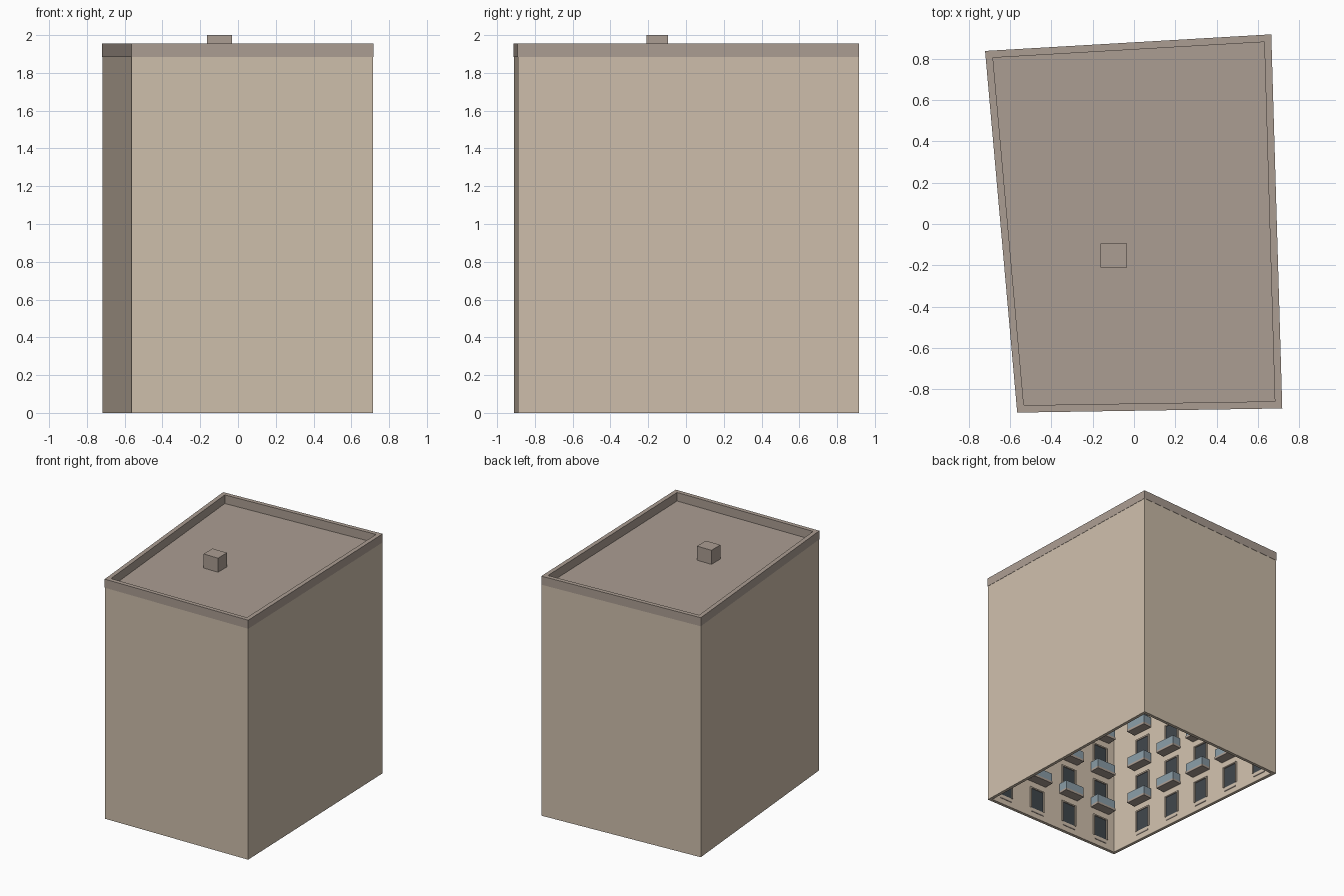
import bpy, bmesh
from mathutils import Vector

if "Cube" in bpy.data.objects:
    bpy.data.objects.remove(bpy.data.objects["Cube"])


def material(name, col):
    m = bpy.data.materials.new(name)
    m.diffuse_color = (*col, 1)
    m.use_nodes = True
    m.node_tree.nodes["Principled BSDF"].inputs["Base Color"].default_value = m.diffuse_color
    return m


WALL = material("wall_tan", (0.62, 0.52, 0.41))
TRIM = material("trim_taupe", (0.41, 0.34, 0.29))
DARK = material("dark_pane", (0.05, 0.06, 0.07))
GLASS = material("pale_glass", (0.25, 0.33, 0.38))

# footprint, counter-clockwise from the front left corner
FOOT = [Vector(p) for p in ((-0.563, -0.91), (0.715, -0.89), (0.662, 0.915), (-0.718, 0.835))]
ROOF_Z, TOP_Z, PLINTH_Z = 1.885, 1.955, 0.08
FLOORS = 6
STOREY = ROOF_Z / FLOORS
THICK = 0.02


def finish(name, bm, mat):
    bmesh.ops.recalc_face_normals(bm, faces=bm.faces)
    me = bpy.data.meshes.new(name)
    bm.to_mesh(me)
    bm.free()
    ob = bpy.data.objects.new(name, me)
    me.materials.append(mat)
    bpy.context.collection.objects.link(ob)
    return ob


def inset(d):
    """Footprint moved inward by d, with mitred corners."""
    out = []
    for i, p in enumerate(FOOT):
        a = (p - FOOT[i - 1]).normalized()
        b = (FOOT[(i + 1) % 4] - p).normalized()
        n = Vector((-a.y, a.x)) + Vector((-b.y, b.x))
        out.append(p + n * (d / (n.dot(n) / 2)))
    return out


def ring(name, d0, d1, z0, z1, mat):
    """Closed band that follows the footprint between two insets."""
    bm = bmesh.new()
    loops = [[bm.verts.new((p.x, p.y, z)) for p in inset(d)]
             for d, z in ((d0, z0), (d0, z1), (d1, z1), (d1, z0))]
    for k in range(4):
        a, b = loops[k], loops[(k + 1) % 4]
        for i in range(4):
            j = (i + 1) % 4
            bm.faces.new((a[i], a[j], b[j], b[i]))
    return finish(name, bm, mat)


def add_box(bm, origin, u, n, s, d, z):
    """Box in wall space: s along the wall, d inward, z up (each a range)."""
    v = []
    for zz in z:
        for ss, dd in ((s[0], d[0]), (s[1], d[0]), (s[1], d[1]), (s[0], d[1])):
            p = origin + u * ss + n * dd
            v.append(bm.verts.new((p.x, p.y, zz)))
    for f in ((0, 1, 2, 3), (4, 5, 6, 7), (0, 1, 5, 4), (1, 2, 6, 5), (2, 3, 7, 6), (3, 0, 4, 7)):
        bm.faces.new([v[i] for i in f])


# shell, plinth, parapet
ring("outer_walls", 0, THICK, PLINTH_Z, ROOF_Z, WALL)
ring("plinth", 0, THICK + 0.005, 0, PLINTH_Z, WALL)
ring("parapet", -0.002, 0.033, ROOF_Z, TOP_Z, TRIM)

# flat roof
bm = bmesh.new()
bm.faces.new([bm.verts.new((p.x, p.y, ROOF_Z)) for p in inset(0.001)])
finish("roof", bm, TRIM)

# roof box
bm = bmesh.new()
add_box(bm, Vector((0, 0)), Vector((1, 0)), Vector((0, 1)),
        (-0.163, -0.033), (-0.21, -0.095), (ROOF_Z, 2.0))
finish("roof_box", bm, TRIM)

# inward-facing facades: bay count and blank strip at the far end of each wall
panes, frames, slabs, rails, vents = (bmesh.new() for _ in range(5))
for i, (bays, blank) in enumerate(((4, 0), (6, 0), (4, 0), (5, 0.175))):
    o = FOOT[i]
    e = FOOT[(i + 1) % 4] - o
    u = e.normalized()
    n = Vector((-u.y, u.x))
    bay = (e.length - blank) / bays
    for b in range(bays):
        c = bay * (b + 0.5)
        add_box(vents, o, u, n, (c - 0.06, c + 0.06), (THICK, THICK + 0.009), (0.045, 0.055))
        for f in range(FLOORS):
            z0 = f * STOREY + (PLINTH_Z if f == 0 else 0.025)
            z1 = f * STOREY + 0.25
            w, t = 0.06, 0.01
            d = (THICK - 0.002, THICK + 0.012)
            add_box(panes, o, u, n, (c - w, c + w), (THICK - 0.002, THICK + 0.003), (z0, z1))
            for s in ((c - w - t, c - w), (c + w, c + w + t)):
                add_box(frames, o, u, n, s, d, (z0, z1 + t))
            add_box(frames, o, u, n, (c - w, c + w), d, (z1, z1 + t))
            if f:
                # balcony slab with glass guard on three sides
                z, h, dep = f * STOREY, 0.085, THICK + 0.08
                add_box(slabs, o, u, n, (c - 0.09, c + 0.09), (THICK - 0.002, dep), (z, z + 0.018))
                add_box(rails, o, u, n, (c - 0.088, c + 0.088), (dep - 0.006, dep - 0.002), (z + 0.018, z + h))
                for s in (c - 0.088, c + 0.084):
                    add_box(rails, o, u, n, (s, s + 0.004), (THICK, dep - 0.006), (z + 0.018, z + h))

finish("window_panes", panes, DARK)
finish("window_frames", frames, WALL)
finish("balcony_slabs", slabs, TRIM)
finish("balcony_guards", rails, GLASS)
finish("plinth_vents", vents, TRIM)
